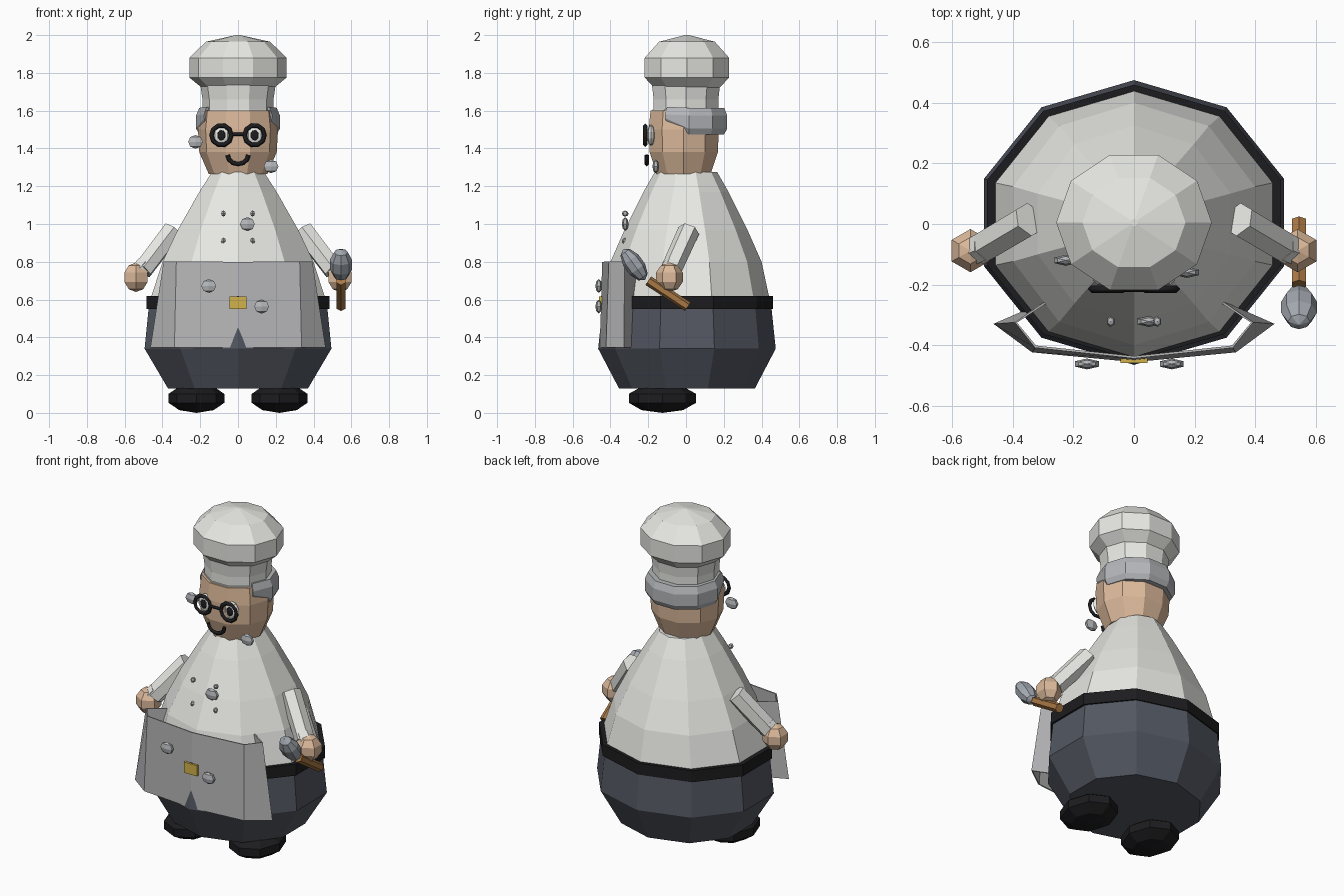
import bpy, bmesh
from math import sin, cos, pi, radians
from mathutils import Vector, Matrix

if "Cube" in bpy.data.objects:
    bpy.data.objects.remove(bpy.data.objects["Cube"])


def mat(name, r, g, b):
    m = bpy.data.materials.new(name)
    m.diffuse_color = (r, g, b, 1)
    m.use_nodes = True
    m.node_tree.nodes["Principled BSDF"].inputs["Base Color"].default_value = m.diffuse_color
    return m


WHITE = mat("white_cloth", .80, .80, .77)
NAVY = mat("trousers", .085, .095, .12)
BLACK = mat("black", .012, .012, .014)
SKIN = mat("skin", .72, .49, .33)
GOLD = mat("gold", .65, .45, .07)
WOOD = mat("wood", .40, .19, .06)
GREY = mat("grey_hair", .46, .47, .49)
APRON = mat("apron_cloth", .47, .47, .48)
STEEL = mat("steel", .36, .39, .43)


def finish(name, bm, material):
    bmesh.ops.recalc_face_normals(bm, faces=bm.faces[:])
    me = bpy.data.meshes.new(name)
    bm.to_mesh(me)
    bm.free()
    ob = bpy.data.objects.new(name, me)
    bpy.context.collection.objects.link(ob)
    me.materials.append(material)
    return ob


def lathe(name, profile, material, n=10, phase=0, cy=0.0):
    """Closed stack of n-sided rings; profile rows are (z, rx, ry)."""
    bm = bmesh.new()
    rings = []
    for z, rx, ry in profile:
        rings.append([bm.verts.new((rx * cos(phase + 2 * pi * i / n),
                                    cy + ry * sin(phase + 2 * pi * i / n), z)) for i in range(n)])
    for a, b in zip(rings, rings[1:]):
        for i in range(n):
            bm.faces.new((a[i], a[(i + 1) % n], b[(i + 1) % n], b[i]))
    bm.faces.new(rings[0])
    bm.faces.new(rings[-1])
    return finish(name, bm, material)


def ball(name, loc, size, material, u=8, v=5, rot=None):
    bm = bmesh.new()
    m = Matrix.Translation(loc) @ (rot or Matrix()) @ Matrix.Diagonal((*size, 1))
    bmesh.ops.create_uvsphere(bm, u_segments=u, v_segments=v, radius=1, matrix=m)
    return finish(name, bm, material)


def rod(name, p, q, r1, r2, material, n=6):
    p, q = Vector(p), Vector(q)
    d = q - p
    m = Matrix.Translation((p + q) / 2) @ d.to_track_quat('Z', 'Y').to_matrix().to_4x4()
    bm = bmesh.new()
    bmesh.ops.create_cone(bm, cap_ends=True, segments=n, radius1=r1, radius2=r2,
                          depth=d.length, matrix=m)
    return finish(name, bm, material)


def box(name, loc, size, material):
    bm = bmesh.new()
    bmesh.ops.create_cube(bm, size=1, matrix=Matrix.Translation(loc) @ Matrix.Diagonal((*size, 1)))
    return finish(name, bm, material)


def wire(name, pts, r, material, closed=False):
    cu = bpy.data.curves.new(name, 'CURVE')
    cu.dimensions = '3D'
    cu.bevel_depth, cu.bevel_resolution, cu.use_fill_caps = r, 0, True
    sp = cu.splines.new('POLY')
    sp.points.add(len(pts) - 1)
    for s, p in zip(sp.points, pts):
        s.co = (*p, 1)
    sp.use_cyclic_u = closed
    ob = bpy.data.objects.new(name, cu)
    bpy.context.collection.objects.link(ob)
    cu.materials.append(material)


# Body: trousers, belt, coat
lathe("trousers", [(.13, .39, .36), (.34, .52, .47), (.56, .497, .447)], NAVY, phase=pi / 2, cy=.005)
lathe("belt", [(.55, .51, .455), (.62, .51, .455)], BLACK, phase=pi / 2, cy=.005)
lathe("coat", [(.60, .488, .443), (.80, .42, .40), (.97, .335, .325), (1.17, .215, .225),
               (1.275, .145, .165)], WHITE, phase=pi / 2)

# Head
lathe("head", [(1.265, .155, .15), (1.38, .205, .19), (1.50, .212, .195), (1.60, .20, .185)],
      SKIN, cy=-.012)

# Hat
lathe("hat_stem", [(1.58, .187, .18), (1.66, .188, .18), (1.74, .20, .19)], WHITE)
lathe("hat_puff", [(1.72, .19, .18), (1.775, .257, .235), (1.88, .257, .235),
                   (1.965, .17, .155), (2.0, .012, .012)], WHITE, cy=.005)
lathe("hat_brim", [(1.575, .19, .18), (1.605, .185, .175)], WHITE, cy=-.01)

# Hair wrapping round the sides and back, dropping lower at the back
bm = bmesh.new()
rows = []
for k in range(-1, 7):
    a = radians(36 * k) if 0 <= k <= 5 else radians(-36 if k < 0 else 216)
    back = 0 if k in (-1, 6) else 1
    lo, hi = (1.475, 1.595) if back else (1.53, 1.60)
    rows.append([bm.verts.new((r * cos(a), .015 + r * .96 * sin(a), z)) for r, z in
                 ((.17, lo), (.205, lo), (.222, lo + .03), (.222, hi - .02), (.205, hi + .02), (.17, hi + .02))])
for a, b in zip(rows, rows[1:]):
    for i in range(6):
        bm.faces.new((a[i], a[(i + 1) % 6], b[(i + 1) % 6], b[i]))
bm.faces.new(rows[0])
bm.faces.new(rows[-1])
finish("hair", bm, GREY)

# Eyes, glasses, smile
for s, side in ((-1, "left"), (1, "right")):
    ball(side + "_eye", (s * .088, -.185, 1.47), (.05, .022, .056), WHITE)
    ball(side + "_pupil", (s * .088, -.206, 1.47), (.022, .008, .028), BLACK)
    wire(side + "_lens_rim", [(s * .088 + .053 * cos(t * pi / 5), -.215, 1.47 + .053 * sin(t * pi / 5))
                              for t in range(10)], .012, BLACK, True)
wire("glasses_bridge", [(-.04, -.215, 1.475), (.04, -.215, 1.475)], .009, BLACK)
wire("smile", [(.055 * cos(radians(t)), -.208, 1.365 + .048 * sin(radians(t)))
               for t in range(180, 361, 30)], .012, BLACK)

# Arms, hands, shoes
for s, side in ((-1, "left"), (1, "right")):
    rod(side + "_arm", (s * .345, .015, .965), (s * .505, -.08, .755), .058, .056, WHITE)
    rod(side + "_cuff", (s * .492, -.072, .785), (s * .52, -.085, .75), .05, .05, WHITE)
    ball(side + "_hand", (s * .54, -.088, .718), (.075, .075, .078), SKIN, u=6, v=5)
    ball(side + "_shoe", (s * .22, -.125, .077), (.155, .187, .077), BLACK, u=8, v=5)

# Spoon held in the right hand
rod("spoon_handle", (.545, .01, .562), (.545, -.20, .70), .027, .027, WOOD)
ball("spoon_bowl", (.545, -.275, .785), (.062, .052, .10), STEEL, u=8, v=5,
     rot=Matrix.Rotation(radians(36), 4, 'X'))

# Apron: folded sheet wrapping the front
top = [(.285, -.255), (.39, -.325), (.325, -.405), (0, -.44)]
bot = [(.305, -.265), (.46, -.33), (.335, -.42), (0, -.452)]
full = lambda half: half + [(-x, y) for x, y in half[-2::-1]]
bm = bmesh.new()
t = [bm.verts.new((x, y, .80)) for x, y in full(top)]
b = [bm.verts.new((x, y, .345)) for x, y in full(bot)]
for i in range(len(t) - 1):
    bm.faces.new((t[i], t[i + 1], b[i + 1], b[i]))
apron = finish("apron", bm, APRON)
sol = apron.modifiers.new("thickness", 'SOLIDIFY')
sol.thickness, sol.offset = .008, 0
box("apron_badge", (0, -.447, .583), (.088, .025, .065), GOLD)

# Coat buttons
for x in (-.077, .077):
    for z in (.91, 1.055):
        ball("button", (x, -.322, z), (.014, .018, .016), GREY, u=6, v=4)

# Loose crumbs of flour on face, coat and apron
for p in ((.05, -.322, 1.0), (-.155, -.462, .672), (.125, -.462, .563),
          (-.225, -.12, 1.435), (.175, -.16, 1.305)):
    ball("flour_lump", p, (.045, .018, .036), GREY, u=6, v=4)
